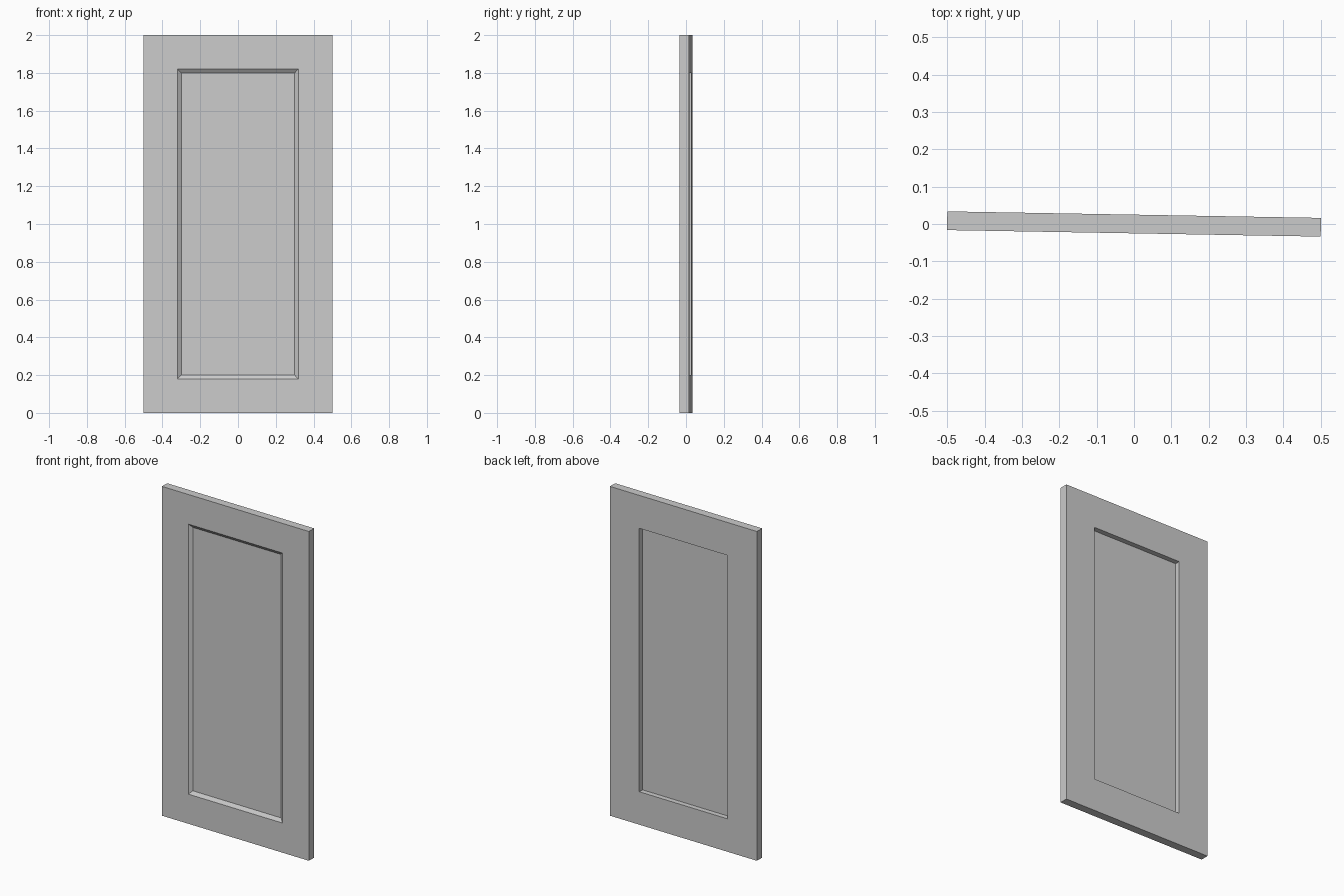
import bpy, bmesh, math

if "Cube" in bpy.data.objects:
    bpy.data.objects.remove(bpy.data.objects["Cube"])

# Rectangular rings from the front panel round the frame to the back panel:
# (half width, y, half height)
RINGS = [
    (0.30, -0.010, 0.80),   # front panel, foot of the sloped moulding
    (0.32, -0.025, 0.82),   # front opening
    (0.50, -0.025, 1.00),   # front outer edge
    (0.50, 0.025, 1.00),    # back outer edge
    (0.30, 0.025, 0.80),    # back opening, straight sides
    (0.30, -0.006, 0.80),   # back of the panel
]

bm = bmesh.new()
loops = []
for w, y, h in RINGS:
    loops.append([bm.verts.new((sx * w, y, 1 + sz * h))
                  for sx, sz in ((-1, -1), (1, -1), (1, 1), (-1, 1))])

# Skin the neighbouring rings, then close both panel faces
for a, b in zip(loops, loops[1:]):
    for i in range(4):
        j = (i + 1) % 4
        bm.faces.new((a[i], a[j], b[j], b[i]))
bm.faces.new(loops[0])
bm.faces.new(loops[-1])
bmesh.ops.recalc_face_normals(bm, faces=bm.faces)

mesh = bpy.data.meshes.new("door_panel")
bm.to_mesh(mesh)
bm.free()
door = bpy.data.objects.new("door_panel", mesh)
bpy.context.collection.objects.link(door)

# The door stands slightly turned
door.rotation_euler.z = math.radians(-1)
